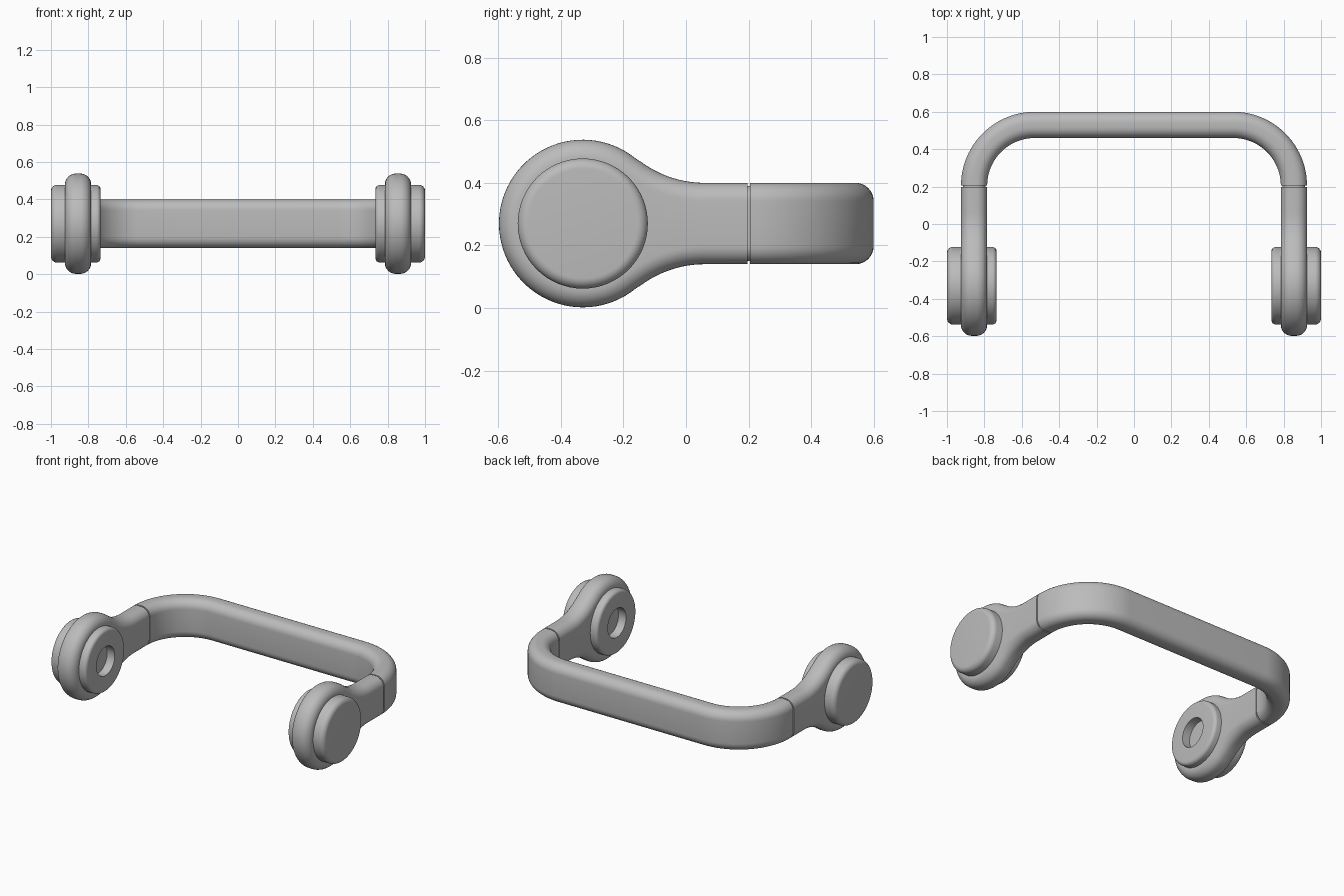
import bpy, bmesh
from math import sin, cos, pi, atan2, hypot, radians

cube = bpy.data.objects.get("Cube")
if cube:
    bpy.data.objects.remove(cube, do_unlink=True)

metal = bpy.data.materials.new("grey_metal")
metal.use_nodes = True
GREY = (0.5, 0.5, 0.5, 1)
metal.diffuse_color = GREY
metal.node_tree.nodes["Principled BSDF"].inputs["Base Color"].default_value = GREY

AX_Y, AX_Z = -0.33, 0.27      # centre of the round ends
ARM_X = 0.855                 # middle of each arm
HALF_W, HALF_H = 0.07, 0.13   # half section of arm and bow
EDGE = 0.058                  # edge rounding
RING_R, HOLE_R = 0.268, 0.095
SEAM_Y = 0.197


def finish(bm, name):
    bmesh.ops.recalc_face_normals(bm, faces=bm.faces)
    mesh = bpy.data.meshes.new(name)
    bm.to_mesh(mesh)
    bm.free()
    ob = bpy.data.objects.new(name, mesh)
    bpy.context.collection.objects.link(ob)
    mesh.materials.append(metal)
    mirror = ob.modifiers.new("Mirror", 'MIRROR')
    mirror.merge_threshold = 0.0005
    bpy.ops.object.select_all(action='DESELECT')
    ob.select_set(True)
    bpy.context.view_layer.objects.active = ob
    bpy.ops.object.shade_smooth_by_angle(angle=radians(30))
    return ob


def loft(bm, rings):
    """Skin a list of closed point loops and return the vertex loops."""
    loops = [[bm.verts.new(p) for p in ring] for ring in rings]
    for a, b in zip(loops, loops[1:]):
        for i in range(len(a)):
            j = (i + 1) % len(a)
            bm.faces.new((a[i], a[j], b[j], b[i]))
    return loops


def arc(cx, cy, r, start, end, steps):
    return [(cx + r * cos(start + (end - start) * i / steps),
             cy + r * sin(start + (end - start) * i / steps)) for i in range(steps + 1)]


def lathe(name, profile, steps=64):
    """Turn (x, radius) points about the axis of the round ends."""
    bm = bmesh.new()
    rings = [[(x, AX_Y + r * cos(2 * pi * i / steps), AX_Z + r * sin(2 * pi * i / steps))
              for i in range(steps)] for x, r in profile]
    loops = loft(bm, rings)
    bm.faces.new(loops[0])
    bm.faces.new(loops[-1])
    return finish(bm, name)


# Arm outline: round end flowing into the neck, shrunk by an inset
NECK_Y = 0.06
FILLET = 0.343
JOIN = atan2(HALF_H + FILLET, NECK_Y - AX_Y)


def outline(inset):
    ring = arc(0, 0, RING_R - inset, pi, JOIN, 30)
    fillet = arc(NECK_Y - AX_Y, HALF_H + FILLET, FILLET + inset, JOIN - pi, -pi / 2, 14)
    top = ring + fillet[1:] + [(SEAM_Y - AX_Y, HALF_H - inset)]
    bottom = [(y, -z) for y, z in reversed(top[1:])]
    return [(AX_Y + y, AX_Z + z) for y, z in top + bottom]


# Arms with rounded edges and an opening on the inner side
bm = bmesh.new()
layers = []
for side in (-1, 1):
    for i in range(9):
        a = (i / 8) * pi / 2
        if side == 1:
            a = pi / 2 - a
        x = ARM_X + side * (HALF_W - EDGE + EDGE * cos(a))
        layers.append((x, EDGE * (1 - sin(a))))
loops = loft(bm, [[(x, y, z) for y, z in outline(d)] for x, d in layers])
bm.faces.new(loops[-1])
hole = [bm.verts.new((ARM_X - HALF_W, y, z)) for y, z in arc(AX_Y, AX_Z, HOLE_R, 0, 2 * pi, 64)[:-1]]
rim = [bm.edges.new((hole[i - 1], hole[i])) for i in range(len(hole))]
rim += [bm.edges.get((loops[0][i - 1], loops[0][i])) for i in range(len(loops[0]))]
bmesh.ops.triangle_fill(bm, edges=rim, use_beauty=True)
finish(bm, "arm")

# Outer caps
lathe("outer_cap", [(0.91, 0.208)] + arc(0.967, 0.175, 0.033, pi / 2, 0, 8))

# Inner bosses with a blind bore
boss = [(0.79, 0.207)] + arc(0.757, 0.185, 0.022, pi / 2, pi, 6)
lathe("inner_boss", boss + [(0.735, HOLE_R), (0.865, HOLE_R)])


def section(inset):
    """Rounded rectangle as (sideways, height) offsets."""
    r = EDGE - inset
    pts = []
    for k, (sx, sz) in enumerate(((1, 1), (-1, 1), (-1, -1), (1, -1))):
        pts += arc(sx * (HALF_W - EDGE), sz * (HALF_H - EDGE), r, k * pi / 2, (k + 1) * pi / 2, 8)
    return pts


def sweep(name, path, inset=0.0, cap_end=True):
    """Carry the section along (x, y, heading of its outer side)."""
    bm = bmesh.new()
    rings = [[(x + s * cos(a), y + s * sin(a), AX_Z + h) for s, h in section(inset)]
             for x, y, a in path]
    loops = loft(bm, rings)
    bm.faces.new(loops[0])
    if cap_end:
        bm.faces.new(loops[-1])
    return finish(bm, name)


# Bow: a quarter bend into the straight back bar, mirrored
BEND = 0.325
BEND_Y = 0.205
bend = [(ARM_X - BEND + BEND * cos(a), BEND_Y + BEND * sin(a), a)
        for a in (i * pi / 48 for i in range(25))]
sweep("bow", bend + [(0, BEND_Y + BEND, pi / 2)], cap_end=False)

# Recessed joint between arm and bow
sweep("joint", [(ARM_X, 0.18, 0), (ARM_X, 0.215, 0)], inset=0.01)
